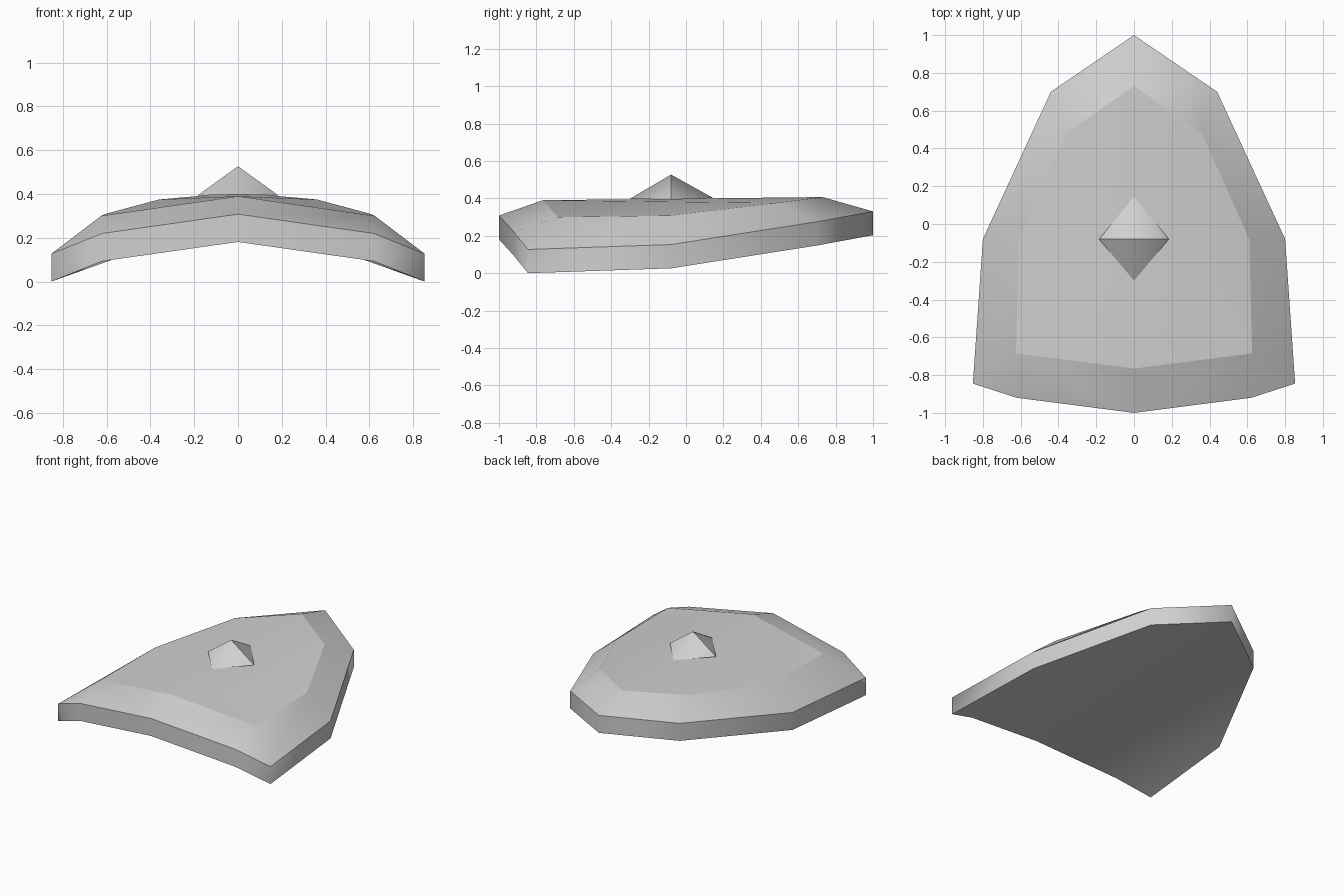
import bpy
import bmesh

cube = bpy.data.objects.get("Cube")
if cube:
    bpy.data.objects.remove(cube, do_unlink=True)

GREY = (0.63, 0.63, 0.63, 1.0)
grey = bpy.data.materials.new("light_grey")
grey.use_nodes = True
grey.diffuse_color = GREY
grey.node_tree.nodes["Principled BSDF"].inputs["Base Color"].default_value = GREY


def finish(name, bm):
    """Turn a half mesh (x >= 0) into a mirrored, smooth shaded object."""
    for face in bm.faces:
        face.smooth = True
    mesh = bpy.data.meshes.new(name)
    bm.to_mesh(mesh)
    bm.free()
    mesh.materials.append(grey)
    obj = bpy.data.objects.new(name, mesh)
    bpy.context.collection.objects.link(obj)
    mirror = obj.modifiers.new("mirror", 'MIRROR')
    mirror.use_axis[0] = True
    mirror.merge_threshold = 0.001


def crease(bm, path):
    """Mark the edges along a path of vertices as sharp."""
    for a, b in zip(path, path[1:]):
        bm.edges.get((a, b)).smooth = False


# Half outlines run from the front point round the side to the back point
RIM = [(0, -1, 0.308), (0.62, -0.92, 0.22), (0.853, -0.845, 0.127),
       (0.80, -0.08, 0.153), (0.44, 0.70, 0.275), (0, 1, 0.33)]
PLATE = [(0, -0.765, 0.39), (0.625, -0.685, 0.30), (0.61, -0.08, 0.308),
         (0.36, 0.48, 0.375), (0, 0.73, 0.407)]
THICKNESS = 0.127

# Shell: raised plate, sloping bevel, upright wall and arched underside
bm = bmesh.new()
rim = [bm.verts.new(p) for p in RIM]
base = [bm.verts.new((x, y, z - THICKNESS)) for x, y, z in RIM]
plate = [bm.verts.new(p) for p in PLATE]

# The two wing corner points of the rim share one plate corner
inner = [plate[0], plate[1]] + plate[1:]
for i in range(len(rim) - 1):
    bm.faces.new((base[i], base[i + 1], rim[i + 1], rim[i]))
    bevel = [rim[i], rim[i + 1], inner[i + 1]]
    if inner[i] is not inner[i + 1]:
        bevel.append(inner[i])
    bm.faces.new(bevel)

# Plate faces fan out from the front point
for a, b in zip(plate[1:], plate[2:]):
    bm.faces.new((plate[0], a, b))

# Underside faces fan out from the rear side corner
for i in (0, 1, 2):
    bm.faces.new((base[4], base[i + 1], base[i]))
bm.faces.new((base[5], base[4], base[0]))

for path in (rim, base, plate):
    crease(bm, path)
finish("shell", bm)

# Peak: low four-sided point, creased between its front and back halves
bm = bmesh.new()
front = bm.verts.new((0, -0.30, 0.398))
side = bm.verts.new((0.185, -0.08, 0.393))
back = bm.verts.new((0, 0.145, 0.402))
tip = bm.verts.new((0, -0.08, 0.527))
bm.faces.new((front, side, tip))
bm.faces.new((side, back, tip))
crease(bm, [side, tip])
finish("peak", bm)
